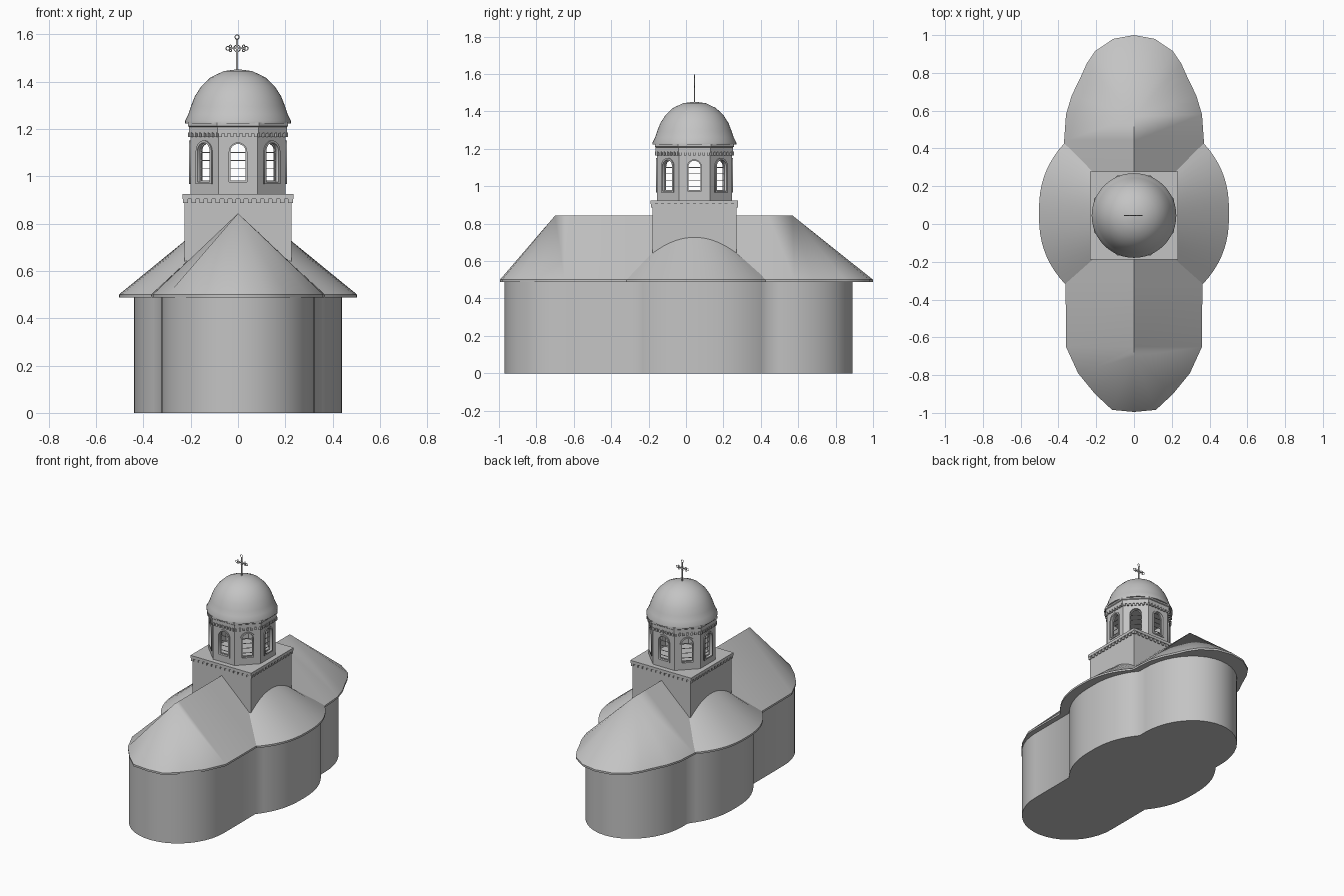
import bpy, bmesh, math
from mathutils import Matrix, Vector

if "Cube" in bpy.data.objects:
    bpy.data.objects.remove(bpy.data.objects["Cube"])

stone = bpy.data.materials.new("light_grey_stone")
stone.diffuse_color = (0.55, 0.55, 0.55, 1)
stone.use_nodes = True
stone.node_tree.nodes["Principled BSDF"].inputs["Base Color"].default_value = stone.diffuse_color
CY = 0.045                      # tower centre in y


def finish(name, bm, smooth=False):
    bmesh.ops.remove_doubles(bm, verts=bm.verts, dist=1e-5)
    bmesh.ops.recalc_face_normals(bm, faces=bm.faces)
    me = bpy.data.meshes.new(name)
    bm.to_mesh(me)
    bm.free()
    ob = bpy.data.objects.new(name, me)
    bpy.context.collection.objects.link(ob)
    me.materials.append(stone)
    if smooth:
        bpy.ops.object.select_all(action='DESELECT')
        ob.select_set(True)
        bpy.context.view_layer.objects.active = ob
        bpy.ops.object.shade_smooth_by_angle(angle=math.radians(38))
    return ob


def loft(name, rows, closed=True, bottom=False, top=False, smooth=True):
    bm = bmesh.new()
    vs = [[bm.verts.new(p) for p in r] for r in rows]
    n = len(rows[0])
    for a, b in zip(vs, vs[1:]):
        for i in range(n if closed else n - 1):
            j = (i + 1) % n
            bm.faces.new((a[i], a[j], b[j], b[i]))
    if bottom:
        bm.faces.new(vs[-1])
    if top:
        bm.faces.new(vs[0])
    return finish(name, bm, smooth)


def box(bm, size, mat):
    bmesh.ops.create_cube(bm, size=1, matrix=mat @ Matrix.Diagonal((*size, 1)))


def T(x, y, z):
    return Matrix.Translation((x, y, z))


def rz(a):
    return T(0, CY, 0) @ Matrix.Rotation(a, 4, 'Z')


def mirrored(half):
    return half + [(-x, y) for x, y in half[-2:0:-1]]


# walls: one plan with a rounded front, two side apses and a rounded back
half = []
for i in range(11):
    a = i / 10 * math.pi / 2
    half.append((0.325 * math.sin(a), -0.62 - 0.35 * math.cos(a)))
for i in range(17):
    s = i / 8 - 1
    half.append((0.325 + 0.115 * (1 - abs(s) ** 2.5), 0.085 + 0.36 * s))
for i in range(11):
    a = i / 10 * math.pi / 2
    half.append((0.325 * math.cos(a), 0.5 + 0.39 * math.sin(a)))
half[0], half[-1] = (0, -0.97), (0, 0.89)
plan = mirrored(half)
loft("walls", [[(x, y, 0.495) for x, y in plan], [(x, y, 0) for x, y in plan]],
     bottom=True, top=True)

# main roof: eaves rising to a ridge, hipped over both rounded ends
eave = mirrored([(0, -0.995), (.116, -.984), (.206, -.90), (.296, -.79), (.36, -.65),
                 (.362, -.31), (.37, .44), (.36, .58), (.33, .68), (.286, .77),
                 (.25, .85), (.206, .915), (.11, .98), (0, 1.0)])
loft("main_roof", [[(0, min(max(y, -0.70), 0.57), 0.843) for x, y in eave],
                   [(x, y, 0.5) for x, y in eave],
                   [(x, y, 0.487) for x, y in eave]], bottom=True)

# side apse roofs
for side, label in ((1, "right"), (-1, "left")):
    rows = [[], [], [], []]
    for i in range(21):
        s = i / 10 - 1
        ex, ey = side * (0.365 + 0.138 * (1 - abs(s) ** 2.5)), 0.057 + 0.375 * s
        ix, iy = side * 0.215, CY + 0.23 * s
        rows[0].append((ix, iy, 0.64 + 0.095 * (1 - s * s)))
        rows[1].append((ex, ey, 0.5))
        rows[2].append((ex, ey, 0.487))
        rows[3].append((ix, iy, 0.487))
    loft(label + "_apse_roof", rows, closed=False)

# square tower base with cornice and dentils
bm = bmesh.new()
box(bm, (0.45, 0.45, 0.37), T(0, CY, 0.725))
finish("tower_base", bm)
bm = bmesh.new()
box(bm, (0.468, 0.468, 0.02), T(0, CY, 0.914))
for k in range(4):
    for i in range(14):
        box(bm, (0.018, 0.012, 0.02),
            rz(k * math.pi / 2) @ T(-0.221 + i * 0.034, -0.226, 0.896))
finish("tower_cornice", bm)


# octagonal drum: eight wall panels with arched windows
def arch(w, z0, zs):
    return [(-w, z0), (w, z0)] + [(w * math.cos(i * math.pi / 12), zs + w * math.sin(i * math.pi / 12))
                                  for i in range(13)]


def plate(name, loops, thick):
    cu = bpy.data.curves.new(name, 'CURVE')
    cu.dimensions, cu.fill_mode, cu.extrude = '2D', 'BOTH', thick / 2
    for pts in loops:
        sp = cu.splines.new('POLY')
        sp.points.add(len(pts) - 1)
        for p, q in zip(sp.points, pts):
            p.co = (q[0], q[1], 0, 1)
        sp.use_cyclic_u = True
    tmp = bpy.data.objects.new(name, cu)
    bpy.context.collection.objects.link(tmp)
    bpy.context.view_layer.update()
    me = bpy.data.meshes.new_from_object(tmp.evaluated_get(bpy.context.evaluated_depsgraph_get()))
    bpy.data.objects.remove(tmp)
    return me


def ring_of(name, me, dist):
    bm = bmesh.new()
    for k in range(8):
        m = me.copy()
        m.transform(rz(k * math.pi / 4) @ T(0, -dist, 0) @ Matrix.Rotation(math.pi / 2, 4, 'X'))
        bm.from_mesh(m)
        bpy.data.meshes.remove(m)
    return finish(name, bm)


A = 0.2
hw = A * math.tan(math.pi / 8)
opening = arch(0.037, 0.975, 1.104)
ring_of("drum_walls", plate("p", [[(-hw, 0.92), (hw, 0.92), (hw, 1.19), (-hw, 1.19)], opening], 0.024), A - 0.012)
ring_of("window_surrounds", plate("s", [arch(0.047, 0.966, 1.104), opening], 0.012), A)
ring_of("window_frames", plate("f", [opening, arch(0.032, 0.981, 1.104)], 0.008), A - 0.014)
bm = bmesh.new()
for k in range(8):
    for z in (1.0, 1.033, 1.066, 1.10):
        box(bm, (0.072, 0.004, 0.003), rz(k * math.pi / 4) @ T(0, -A + 0.014, z))
finish("window_bars", bm)


# drum cornice with dentils
def octagon(ap, z):
    r = ap / math.cos(math.pi / 8)
    return [(r * math.cos((i + .5) * math.pi / 4), CY + r * math.sin((i + .5) * math.pi / 4), z)
            for i in range(8)]


loft("drum_cornice", [octagon(0.212, 1.226), octagon(0.212, 1.212), octagon(0.207, 1.208),
                      octagon(0.207, 1.18)], bottom=True, top=True, smooth=False)
bm = bmesh.new()
for k in range(8):
    for i in range(7):
        box(bm, (0.013, 0.012, 0.02), rz(k * math.pi / 4) @ T((i - 3) * 0.025, -0.205, 1.175))
finish("drum_dentils", bm)

# dome
profile = [(0.224, 1.222), (0.224, 1.234), (0.21, 1.262), (0.199, 1.295), (0.182, 1.338),
           (0.155, 1.38), (0.115, 1.418), (0.06, 1.444), (0.0005, 1.452)]
dome = [[(r * math.cos(i * math.pi / 24), CY + r * math.sin(i * math.pi / 24), z) for i in range(48)]
        for r, z in reversed(profile)]
loft("dome", dome, bottom=True, top=True)

# cross with ringed ends
bm = bmesh.new()
box(bm, (0.007, 0.006, 0.135), T(-0.004, CY, 1.51))
box(bm, (0.07, 0.005, 0.006), T(-0.004, CY, 1.54))


def ring(x, z, R, r=0.002):
    c = [[bm.verts.new((x + (R + r * math.cos(j * math.pi / 2)) * math.cos(i * math.pi / 6),
                        CY + r * math.sin(j * math.pi / 2),
                        z + (R + r * math.cos(j * math.pi / 2)) * math.sin(i * math.pi / 6)))
          for j in range(4)] for i in range(12)]
    for i in range(12):
        for j in range(4):
            a, b = c[i], c[(i + 1) % 12]
            bm.faces.new((a[j], b[j], b[(j + 1) % 4], a[(j + 1) % 4]))


for x, z, R in ((0, 1.588, .009), (-.039, 1.54, .008), (.039, 1.54, .008), (0, 1.54, .014),
                (-.028, 1.549, .005), (.028, 1.549, .005), (-.028, 1.531, .005), (.028, 1.531, .005)):
    ring(x - 0.004, z, R)
finish("cross", bm)
